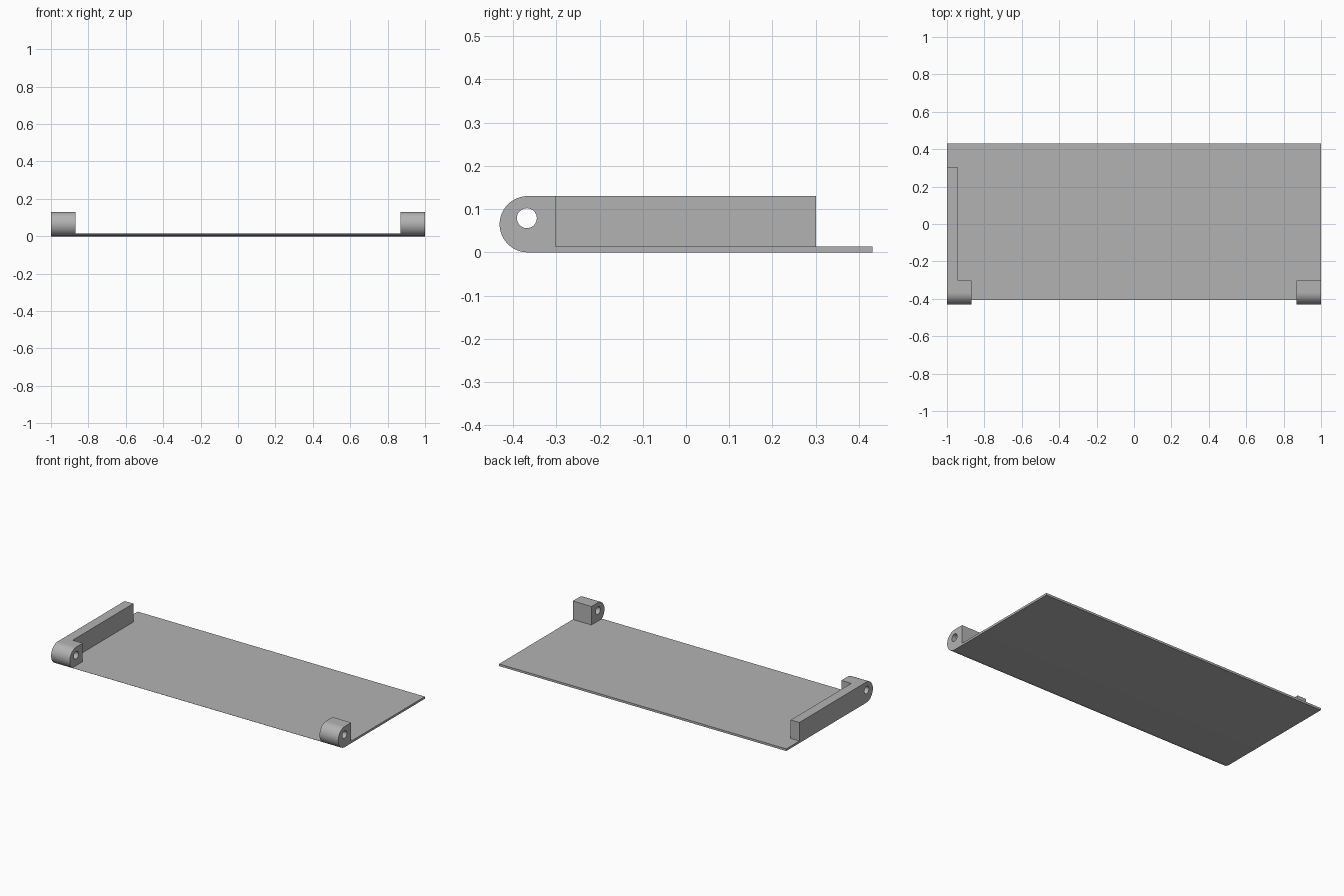
import bpy, bmesh, math

if "Cube" in bpy.data.objects:
    bpy.data.objects.remove(bpy.data.objects["Cube"])

# Main dimensions
BACK, THICK, HEIGHT = 0.431, 0.0135, 0.13
RADIUS = HEIGHT / 2
NOSE_Y = -BACK + RADIUS
LUG_BACK, WALL_BACK = -0.302, 0.301
LUG_IN, WALL_IN = 0.87, 0.94
HOLE_Y, HOLE_Z, HOLE_R = -0.368, 0.079, 0.023

grey = bpy.data.materials.new("plain grey")
grey.use_nodes = True
colour = (0.45, 0.45, 0.45, 1)
grey.diffuse_color = colour
grey.node_tree.nodes["Principled BSDF"].inputs["Base Color"].default_value = colour


def arc(start, end, steps):
    """Points (y, z) along the rounded nose, angles measured from +y."""
    angles = [start + (end - start) * i / steps for i in range(steps + 1)]
    return [(NOSE_Y + RADIUS * math.cos(a), RADIUS + RADIUS * math.sin(a)) for a in angles]


def extrude(name, profile, x0, x1):
    """Solid made by sweeping a (y, z) profile from x0 to x1."""
    bm = bmesh.new()
    face = bm.faces.new([bm.verts.new((x0, y, z)) for y, z in profile])
    swept = bmesh.ops.extrude_face_region(bm, geom=[face])["geom"]
    verts = [v for v in swept if isinstance(v, bmesh.types.BMVert)]
    bmesh.ops.translate(bm, verts=verts, vec=(x1 - x0, 0, 0))
    bmesh.ops.recalc_face_normals(bm, faces=bm.faces)
    mesh = bpy.data.meshes.new(name)
    bm.to_mesh(mesh)
    bm.free()
    obj = bpy.data.objects.new(name, mesh)
    bpy.context.collection.objects.link(obj)
    mesh.materials.append(grey)
    return obj


def smooth(obj):
    bpy.ops.object.select_all(action="DESELECT")
    obj.select_set(True)
    bpy.context.view_layer.objects.active = obj
    bpy.ops.object.shade_smooth_by_angle(angle=math.radians(30))


# Angle at which the nose meets the top of the plate
meet = math.pi + math.asin((RADIUS - THICK) / RADIUS)

# Thin base plate, its front edge following the underside of the nose
under = arc(meet, 1.5 * math.pi, 8)
plate = extrude("base_plate", under + [(BACK, 0), (BACK, THICK)], -1, 1)
smooth(plate)

# Pin cutter for the hinge holes
circle = [2 * math.pi * i / 48 for i in range(48)]
ring = [(HOLE_Y + HOLE_R * math.cos(a), HOLE_Z + HOLE_R * math.sin(a)) for a in circle]
cutter = extrude("pin_hole_cutter", ring, -1.1, 1.1)

# Rounded hinge lugs at both front corners
nose = arc(meet, math.pi / 2, 36)
for side, name in ((-1, "right_hinge_lug"), (1, "left_hinge_lug")):
    lug = extrude(name, nose + [(LUG_BACK, HEIGHT), (LUG_BACK, THICK)], side * LUG_IN, side)
    cut = lug.modifiers.new("pin hole", "BOOLEAN")
    cut.object, cut.operation, cut.solver = cutter, "DIFFERENCE", "EXACT"
    bpy.context.view_layer.objects.active = lug
    bpy.ops.object.modifier_apply(modifier=cut.name)
    smooth(lug)
bpy.data.objects.remove(cutter)

# Side wall running back from the right lug
extrude("side_wall", [(LUG_BACK, THICK), (WALL_BACK, THICK),
                      (WALL_BACK, HEIGHT), (LUG_BACK, HEIGHT)], -1, -WALL_IN)
